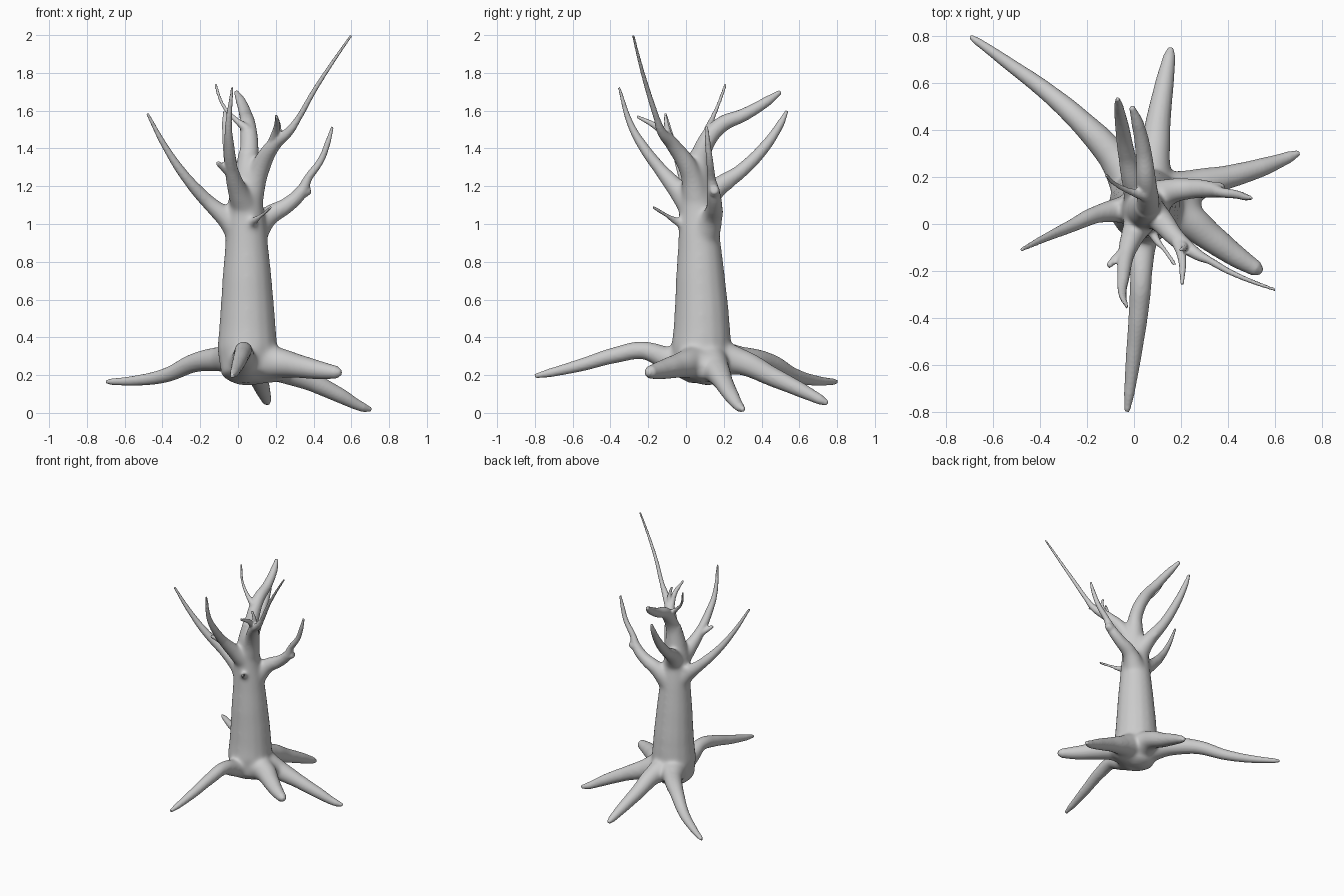
import bpy, bmesh
from mathutils import Vector

curve = bpy.data.curves.new("tree_limbs", 'CURVE')
curve.dimensions = '3D'
curve.bevel_depth = 1.0
curve.bevel_resolution = 6
curve.resolution_u = 10
curve.use_fill_caps = True


def limb(*pts):
    """Tapered tube through points (x, y, z, radius)."""
    s = curve.splines.new('BEZIER')
    s.bezier_points.add(len(pts) - 1)
    for bp, (x, y, z, r) in zip(s.bezier_points, pts):
        bp.co = (x, y, z)
        bp.radius = r
        bp.handle_left_type = bp.handle_right_type = 'AUTO'


# trunk with rounded underside
limb((.05, .05, .16, .07), (.05, .06, .2, .14), (.05, .08, .34, .16), (.05, .083, .5, .147),
     (.048, .077, .7, .132), (.045, .07, .92, .112), (.04, .06, 1.1, .095),
     (.05, .06, 1.25, .075), (.055, .075, 1.38, .052))

# roots
limb((.02, .13, .29, .11), (-.09, .29, .285, .068), (-.23, .44, .265, .05), (-.38, .57, .2, .038),
     (-.53, .68, .172, .028), (-.67, .78, .165, .017), (-.70, .80, .165, .009))
limb((.06, .15, .29, .11), (.085, .29, .27, .07), (.105, .45, .195, .052),
     (.13, .6, .125, .04), (.15, .71, .07, .027), (.157, .75, .05, .013))
limb((.1, .11, .29, .11), (.26, .165, .22, .07), (.4, .2, .16, .05),
     (.54, .24, .092, .04), (.66, .285, .03, .025), (.705, .305, .017, .012))
limb((.08, .06, .28, .12), (.22, .02, .265, .08), (.33, -.06, .245, .062),
     (.44, -.14, .225, .047), (.52, -.19, .215, .034), (.545, -.205, .213, .015))
limb((.04, .04, .27, .12), (.03, -.09, .285, .066), (.03, -.22, .33, .048), (.02, -.37, .307, .042),
     (.0, -.55, .255, .034), (-.02, -.72, .212, .023), (-.03, -.8, .195, .012))
# root linking web on the right
limb((.14, .09, .26, .11), (.24, .09, .235, .075), (.28, .09, .225, .04))

# left branch and its nub
limb((.04, .07, .92, .09), (-.06, .06, 1.03, .056), (-.16, .04, 1.12, .038), (-.27, -.01, 1.24, .027),
     (-.38, -.06, 1.40, .017), (-.48, -.11, 1.585, .008))
limb((-.04, .07, 1.03, .028), (-.06, .09, 1.07, .02), (-.06, .1, 1.095, .01))

# top back branch and twig
limb((.05, .06, 1.28, .06), (.06, .1, 1.42, .048), (.052, .18, 1.52, .043),
     (.04, .31, 1.58, .034), (.015, .43, 1.65, .026), (-.01, .5, 1.70, .012))
limb((.05, .12, 1.5, .025), (-.02, .14, 1.56, .014), (-.08, .17, 1.63, .01), (-.12, .21, 1.74, .008))

# lower back branch and stub
limb((.04, .07, 1.08, .08), (.0, .17, 1.195, .052), (-.03, .29, 1.28, .037),
     (-.05, .41, 1.40, .03), (-.065, .5, 1.53, .02), (-.07, .535, 1.6, .009))
limb((.0, .17, 1.18, .035), (.0, .22, 1.195, .022), (.0, .25, 1.21, .013))

# tall right branch and twigs
limb((.05, .06, 1.1, .08), (.11, .02, 1.28, .055), (.19, -.07, 1.42, .037), (.27, -.13, 1.49, .024),
     (.32, -.155, 1.56, .016), (.4, -.2, 1.7, .013), (.49, -.24, 1.84, .01), (.6, -.28, 2.0, .007))
limb((.18, -.06, 1.42, .028), (.205, -.15, 1.51, .018), (.205, -.26, 1.57, .008))
limb((.2, -.08, 1.44, .022), (.215, -.1, 1.51, .014), (.2, -.11, 1.58, .008))

# right branch with broken elbow
limb((.06, .09, .93, .09), (.16, .14, 1.04, .055), (.26, .15, 1.1, .042), (.335, .145, 1.17, .034),
     (.37, .135, 1.24, .022), (.44, .125, 1.34, .018), (.475, .115, 1.43, .015), (.5, .11, 1.515, .008))
limb((.31, .145, 1.15, .033), (.36, .15, 1.175, .03), (.385, .15, 1.18, .02))

# front branch and nub
limb((.04, .04, 1.08, .075), (-.01, -.06, 1.2, .05), (-.035, -.14, 1.295, .034),
     (-.045, -.22, 1.40, .027), (-.05, -.29, 1.52, .018), (-.03, -.355, 1.725, .007))
limb((-.03, -.11, 1.26, .028), (-.08, -.15, 1.30, .018), (-.11, -.18, 1.325, .012))

# small front twig
limb((.06, .02, .98, .035), (.09, -.06, 1.02, .022), (.13, -.11, 1.05, .013), (.175, -.175, 1.09, .008))

# turn tubes into one fused skin
tubes = bpy.data.objects.new("tubes", curve)
bpy.context.collection.objects.link(tubes)
dg = bpy.context.evaluated_depsgraph_get()
mesh = bpy.data.meshes.new_from_object(tubes.evaluated_get(dg))
bpy.data.objects.remove(tubes)
bm = bmesh.new()
bm.from_mesh(mesh)
bmesh.ops.remove_doubles(bm, verts=bm.verts, dist=1e-5)
bmesh.ops.recalc_face_normals(bm, faces=bm.faces)
bm.to_mesh(mesh)
bm.free()

tree = bpy.data.objects.new("dead_tree", mesh)
bpy.context.collection.objects.link(tree)
bpy.context.view_layer.objects.active = tree
tree.select_set(True)
rm = tree.modifiers.new("fuse", 'REMESH')
rm.mode = 'VOXEL'
rm.voxel_size = 0.0075
bpy.ops.object.modifier_apply(modifier="fuse")

# blend joints strongly near the trunk, barely at thin tips
core = tree.vertex_groups.new(name="core")
for v in tree.data.vertices:
    d = (v.co.xy - Vector((.05, .07))).length
    reach = .38 if v.co.z < .5 else .26
    w = max(0.04, min(1, (reach - d) / .14))
    if v.co.z > 1.2:
        w *= max(.1, 1 - (v.co.z - 1.2) / .25)
    core.add([v.index], w, 'REPLACE')
sm = tree.modifiers.new("blend", 'SMOOTH')
sm.factor = 0.5
sm.iterations = 60
sm.vertex_group = "core"
bpy.ops.object.modifier_apply(modifier="blend")
bpy.ops.object.shade_smooth()
